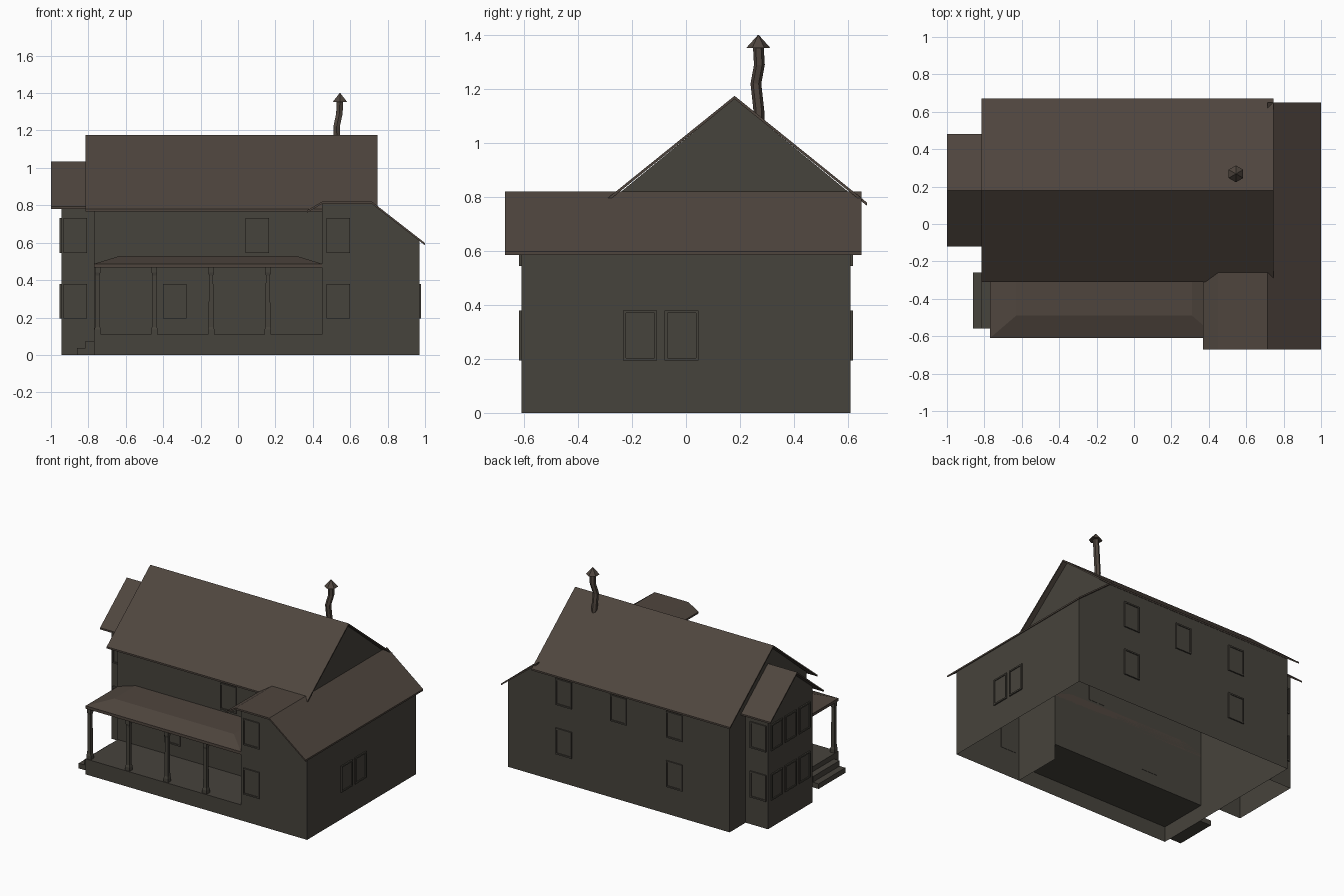
import bpy, bmesh, math
from mathutils import Vector, Matrix

if "Cube" in bpy.data.objects:
    bpy.data.objects.remove(bpy.data.objects["Cube"])


def material(name, rgb):
    m = bpy.data.materials.new(name)
    m.diffuse_color = (*rgb, 1)
    m.use_nodes = True
    m.node_tree.nodes["Principled BSDF"].inputs["Base Color"].default_value = m.diffuse_color
    return m


WALL = material("weathered_wall", (0.062, 0.056, 0.045))
ROOF = material("brown_roof", (0.078, 0.060, 0.048))


def finish(name, bm, mat, recalc=True):
    if recalc:
        bmesh.ops.recalc_face_normals(bm, faces=bm.faces)
    me = bpy.data.meshes.new(name)
    bm.to_mesh(me)
    bm.free()
    me.materials.append(mat)
    ob = bpy.data.objects.new(name, me)
    bpy.context.collection.objects.link(ob)
    return ob


def add_box(bm, x0, x1, y0, y1, z0, z1):
    mat = Matrix.Translation(((x0 + x1) / 2, (y0 + y1) / 2, (z0 + z1) / 2)) \
        @ Matrix.Diagonal((x1 - x0, y1 - y0, z1 - z0, 1))
    bmesh.ops.create_cube(bm, size=1, matrix=mat)


def prism(name, profile, axis, a, b, mat):
    """Closed profile of (horizontal, z) points extruded along x or y."""
    bm = bmesh.new()
    put = (lambda h, z, t: (t, h, z)) if axis == "x" else (lambda h, z, t: (h, t, z))
    f = bm.faces.new([bm.verts.new(put(h, z, a)) for h, z in profile])
    ext = bmesh.ops.extrude_face_region(bm, geom=[f])
    shift = Vector(put(b - a, 0, 0)) if axis == "y" else Vector((b - a, 0, 0))
    if axis == "y":
        shift = Vector((0, b - a, 0))
    bmesh.ops.translate(bm, vec=shift, verts=[v for v in ext["geom"] if isinstance(v, bmesh.types.BMVert)])
    return finish(name, bm, mat)


def roof(name, top, axis, a, b, t=0.012):
    prism(name, top + [(h, z - t) for h, z in reversed(top)], axis, a, b, ROOF)


# Walls: open shell of single sheets, each turned outward
shell = bmesh.new()


def sheet(axis, pos, pts, sign):
    vs = [shell.verts.new({"x": (pos, p, z), "y": (p, pos, z), "z": (p, z, pos)}[axis]) for p, z in pts]
    f = shell.faces.new(vs)
    f.normal_update()
    if f.normal["xyz".index(axis)] * sign < 0:
        f.normal_flip()


def rect(a, b, z0, z1):
    return [(a, z0), (b, z0), (b, z1), (a, z1)]


sheet("y", -0.25, rect(-0.77, 0.45, 0.11, 0.815), -1)
sheet("y", 0.61, [(-0.77, 0), (0.97, 0), (0.97, 0.612), (0.715, 0.812), (-0.77, 0.812)], 1)
sheet("x", 0.97, rect(-0.61, 0.61, 0, 0.612), 1)
sheet("y", -0.61, [(0.45, 0), (0.97, 0), (0.97, 0.612), (0.715, 0.812), (0.45, 0.812)], -1)
sheet("x", 0.45, rect(-0.61, -0.25, 0, 0.812), -1)
sheet("x", 0.71, [(-0.25, 0.812), (0.61, 0.812), (0.18, 1.165)], 1)
sheet("x", -0.77, [(-0.25, 0), (0.61, 0), (0.61, 0.812), (0.18, 1.165), (-0.25, 0.812)], -1)
# Left bay
sheet("x", -0.945, [(-0.07, 0), (0.43, 0), (0.43, 0.822), (0.18, 1.025), (-0.07, 0.822)], -1)
sheet("y", -0.07, rect(-0.945, -0.77, 0, 0.822), -1)
sheet("y", 0.43, rect(-0.945, -0.77, 0, 0.822), 1)
# Porch deck and skirt
sheet("z", 0.11, rect(-0.77, 0.45, -0.61, -0.25), 1)
sheet("y", -0.61, rect(-0.77, 0.45, 0, 0.11), -1)
sheet("x", -0.77, rect(-0.61, -0.25, 0, 0.11), -1)
bmesh.ops.remove_doubles(shell, verts=shell.verts, dist=0.0005)
finish("house_walls", shell, WALL, recalc=False)

# Roofs
roof("main_roof", [(-0.31, 0.78), (0.18, 1.175), (0.67, 0.78)], "x", -0.815, 0.745)
roof("bay_roof", [(-0.12, 0.793), (0.18, 1.035), (0.48, 0.793)], "x", -1.0, -0.77)
roof("wing_side_roof", [(0.715, 0.82), (1.0, 0.598)], "y", -0.67, 0.65)
roof("wing_front_roof", [(0.37, 0.773), (0.45, 0.82), (0.715, 0.82)], "y", -0.67, -0.25)

# Porch roof: flat slab with a low hipped top
bm = bmesh.new()
rings = [[(-0.77, -0.61), (0.45, -0.61), (0.45, -0.25), (-0.77, -0.25)]] * 2 + \
        [[(-0.63, -0.49), (0.31, -0.49), (0.31, -0.25), (-0.63, -0.25)]]
rv = [[bm.verts.new((x, y, z)) for x, y in r] for r, z in zip(rings, (0.467, 0.487, 0.53))]
for lo, hi in zip(rv, rv[1:]):
    for i in range(4):
        j = (i + 1) % 4
        bm.faces.new((lo[i], lo[j], hi[j], hi[i]))
bm.faces.new(rv[0])
bm.faces.new(rv[-1])
finish("porch_roof", bm, ROOF)


def tube(name, stations, sides, mat, turn=0.0):
    """Rings of (x, y, z, radius) joined into a closed faceted tube."""
    bm = bmesh.new()
    rs = [[bm.verts.new((x + r * math.cos(turn + math.tau * k / sides),
                         y + r * math.sin(turn + math.tau * k / sides), z))
           for k in range(sides)] for x, y, z, r in stations]
    for lo, hi in zip(rs, rs[1:]):
        for k in range(sides):
            j = (k + 1) % sides
            bm.faces.new((lo[k], lo[j], hi[j], hi[k]))
    bm.faces.new(rs[0])
    bm.faces.new(rs[-1])
    return finish(name, bm, mat)


# Porch posts: square base, tapered shaft, small cap
for n, x in enumerate((-0.751, -0.447, -0.144, 0.16)):
    prof = [(0.11, 0.025), (0.135, 0.025), (0.15, 0.019), (0.425, 0.016), (0.44, 0.021), (0.467, 0.021)]
    tube(f"porch_post_{n + 1}", [(x, -0.587, z, r) for z, r in prof], 4, WALL, math.pi / 4)

# Side steps up to the porch
prism("porch_steps", [(-0.86, 0), (-0.77, 0), (-0.77, 0.075), (-0.815, 0.075), (-0.815, 0.036), (-0.86, 0.036)],
      "y", -0.56, -0.26, WALL)

# Crooked stove pipe with a pointed cap
tube("stove_pipe", [(0.532, 0.27, 1.05, 0.02), (0.53, 0.27, 1.12, 0.02), (0.527, 0.259, 1.22, 0.02),
                    (0.542, 0.272, 1.29, 0.02), (0.545, 0.268, 1.36, 0.02)], 6, ROOF, math.pi / 6)
tube("pipe_cap", [(0.545, 0.268, 1.352, 0.045), (0.545, 0.268, 1.40, 0.002)], 6, ROOF, math.pi / 6)


# Windows: thin raised frame around a recessed pane
def window(name, x, y, z, angle):
    bm = bmesh.new()
    w, h, f, d = 0.063, 0.093, 0.010, 0.009
    for s in (-1, 1):
        a, b = sorted((s * w, s * (w - f)))
        add_box(bm, a, b, -d, 0.002, -h, h)
        a, b = sorted((s * h, s * (h - f)))
        add_box(bm, -w + f, w - f, -d, 0.002, a, b)
    add_box(bm, -w + f, w - f, -0.003, 0.002, -h + f, h - f)
    ob = finish(name, bm, WALL)
    ob.location = (x, y, z)
    ob.rotation_euler.z = angle


LOW, HIGH = 0.287, 0.638
FRONT, RIGHT, BACK, LEFT = 0, math.pi / 2, math.pi, -math.pi / 2
for z, level in ((LOW, "lower"), (HIGH, "upper")):
    window(f"wing_front_window_{level}", 0.535, -0.61, z, FRONT)
    window(f"bay_front_window_{level}", -0.87, -0.07, z, FRONT)
    window(f"bay_back_window_{level}", -0.87, 0.43, z, BACK)
    for i in (-1, 0, 1):
        window(f"bay_side_window_{level}_{i + 2}", -0.945, 0.18 + i * 0.155, z, LEFT)
    for x, tag in ((0.532, "a"), (-0.338, "b")):
        window(f"back_window_{level}_{tag}", x, 0.61, z, BACK)
window("back_window_middle", 0.102, 0.61, HIGH, BACK)
window("front_window_upper", 0.102, -0.25, HIGH, FRONT)
window("porch_window", -0.338, -0.25, LOW, FRONT)
for y, tag in ((-0.17, "a"), (-0.016, "b")):
    window(f"right_window_{tag}", 0.97, y, LOW, RIGHT)
